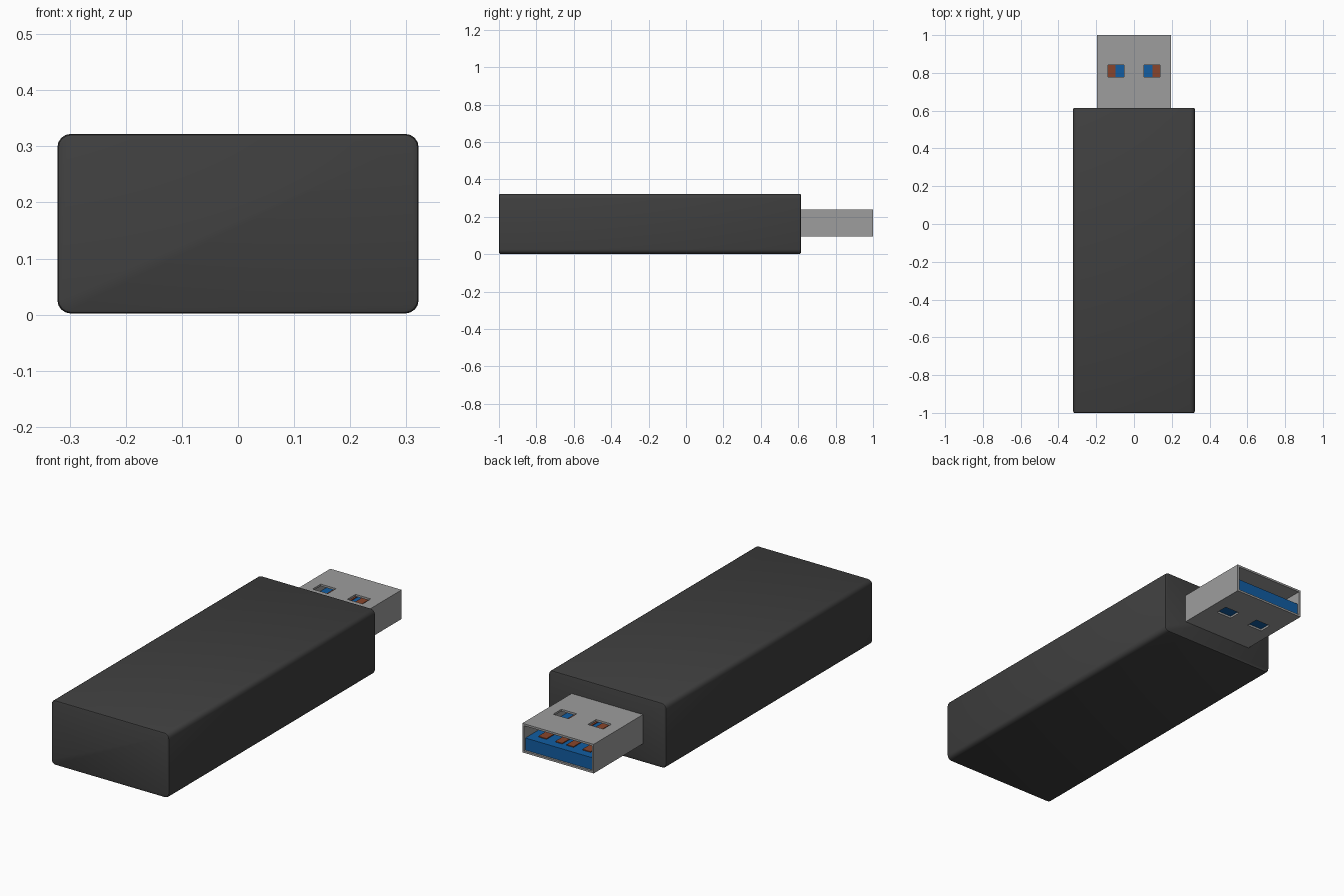
import bpy, bmesh

if "Cube" in bpy.data.objects:
    bpy.data.objects.remove(bpy.data.objects["Cube"])


def material(name, rgb):
    m = bpy.data.materials.new(name)
    m.diffuse_color = (*rgb, 1)
    m.use_nodes = True
    m.node_tree.nodes["Principled BSDF"].inputs["Base Color"].default_value = m.diffuse_color
    return m


DARK = material("dark_plastic", (0.05, 0.05, 0.05))
METAL = material("metal", (0.34, 0.34, 0.34))
BLUE = material("blue_plastic", (0.006, 0.11, 0.36))
COPPER = material("copper", (0.25, 0.06, 0.025))


def add_object(name, bm, mat):
    me = bpy.data.meshes.new(name)
    bm.to_mesh(me)
    bm.free()
    ob = bpy.data.objects.new(name, me)
    bpy.context.collection.objects.link(ob)
    me.materials.append(mat)
    return ob


def box_bm(x0, x1, y0, y1, z0, z1):
    bm = bmesh.new()
    bmesh.ops.create_cube(bm, size=1)
    for v in bm.verts:
        v.co = ((x0 + x1) / 2 + v.co.x * (x1 - x0),
                (y0 + y1) / 2 + v.co.y * (y1 - y0),
                (z0 + z1) / 2 + v.co.z * (z1 - z0))
    return bm


# Body: long edges well rounded, end rims only slightly
bm = box_bm(-0.322, 0.322, -1, 0.615, 0.002, 0.322)
long_edges = [e for e in bm.edges if abs(e.verts[0].co.y - e.verts[1].co.y) > 1]
bmesh.ops.bevel(bm, geom=long_edges, offset=0.024, segments=4, profile=0.5, affect='EDGES')
rims = [e for e in bm.edges if abs(e.verts[0].co.y - e.verts[1].co.y) < 0.01]
bmesh.ops.bevel(bm, geom=rims, offset=0.007, segments=2, profile=0.5, affect='EDGES')
body = add_object("body", bm, DARK)
bpy.context.view_layer.objects.active = body
body.select_set(True)
bpy.ops.object.shade_smooth_by_angle(angle=0.7)

# Connector shell: rectangular tube with two windows above and two below
xs = [-0.195, -0.137, -0.053, 0.053, 0.137, 0.195]
ys = [0.6, 0.778, 0.842, 1.0]
profile = [(x, 0.238) for x in xs] + [(x, 0.094) for x in reversed(xs)]
windows = {1, 3, 7, 9}
bm = bmesh.new()
rings = [[bm.verts.new((x, y, z)) for x, z in profile] for y in ys]
n = len(profile)
for j in range(3):
    for i in range(n):
        if j == 1 and i in windows:
            continue
        k = (i + 1) % n
        bm.faces.new((rings[j][i], rings[j][k], rings[j + 1][k], rings[j + 1][i]))
shell = add_object("connector_shell", bm, METAL)
solid = shell.modifiers.new("wall", 'SOLIDIFY')
solid.thickness = 0.01
solid.offset = -1
solid.use_even_offset = True

# Blue tongue filling the lower half of the connector
add_object("tongue", box_bm(-0.184, 0.184, 0.6, 0.992, 0.105, 0.165), BLUE)

# Contact strips on the tongue
for i, (a, b) in enumerate([(-0.143, -0.098), (-0.05, -0.012), (0.012, 0.05), (0.098, 0.143)]):
    add_object(f"contact_{i + 1}", box_bm(a, b, 0.62, 0.95, 0.16, 0.169), COPPER)
